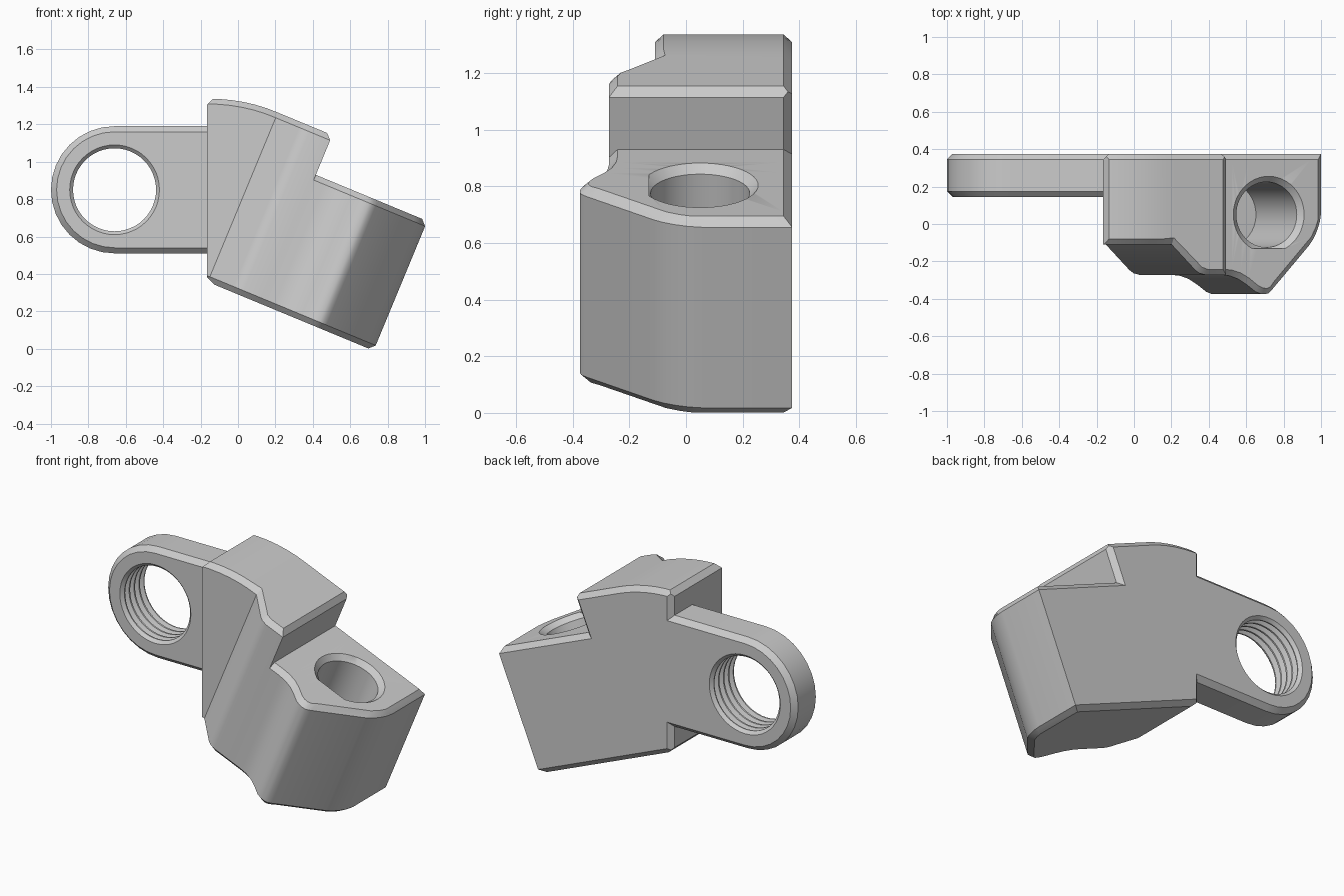
import bpy, bmesh, math
from mathutils import Vector

if "Cube" in bpy.data.objects:
    bpy.data.objects.remove(bpy.data.objects["Cube"])

TILT = math.radians(22.5)
U = Vector((math.cos(TILT), 0, -math.sin(TILT)))   # across the tilted block
W = Vector((math.sin(TILT), 0, math.cos(TILT)))    # up the tilted block
V = Vector((0, 1, 0))
ORIGIN = Vector((0.725, 0, -0.01))
C = 0.03                                           # chamfer size
BACK = 0.375


def local(s, y, h):
    return ORIGIN + U * s + V * y + W * h


def loft(bm, rings):
    """Skin closed rings and cap both ends."""
    loops = [[bm.verts.new(p) for p in ring] for ring in rings]
    n = len(loops[0])
    for a, b in zip(loops, loops[1:]):
        for i in range(n):
            bm.faces.new((a[i], a[(i + 1) % n], b[(i + 1) % n], b[i]))
    bm.faces.new(loops[0][::-1])
    bm.faces.new(loops[-1])
    bmesh.ops.recalc_face_normals(bm, faces=bm.faces)


def slice_off(bm, co, no):
    """Remove everything on the normal side of a plane and close the cut."""
    bmesh.ops.bisect_plane(bm, geom=bm.verts[:] + bm.edges[:] + bm.faces[:], dist=1e-5,
                           plane_co=co, plane_no=Vector(no).normalized(), clear_outer=True)
    bmesh.ops.holes_fill(bm, edges=[e for e in bm.edges if e.is_boundary], sides=0)


def finish(bm, name):
    bmesh.ops.recalc_face_normals(bm, faces=bm.faces)
    me = bpy.data.meshes.new(name)
    bm.to_mesh(me)
    bm.free()
    ob = bpy.data.objects.new(name, me)
    bpy.context.collection.objects.link(ob)
    return ob


def block(front, height):
    """Chamfered block from a front outline (s, y) and a height function."""
    bm, rings = bmesh.new(), []
    for i, (s, y) in enumerate(front):
        a, b = front[max(i - 1, 0)], front[min(i + 1, len(front) - 1)]
        slope = (b[1] - a[1]) / (b[0] - a[0])
        d = min(C * math.hypot(1, slope), 0.12)
        H = height(s)
        section = [(y + d, 0), (y, C), (y, H - C), (y + d, H),
                   (BACK - C, H), (BACK, H - C), (BACK, C), (BACK - C, 0)]
        rings.append([local(s, yy, h) for yy, h in section])
    loft(bm, rings)
    return bm


def lathe(name, profile, place, segments=48):
    bm = bmesh.new()
    loft(bm, [[place(r * math.cos(2 * math.pi * i / segments),
                     r * math.sin(2 * math.pi * i / segments), t)
               for i in range(segments)] for r, t in profile])
    return bm


def cut_and_shade(ob, cutter=None):
    bpy.ops.object.select_all(action='DESELECT')
    bpy.context.view_layer.objects.active = ob
    ob.select_set(True)
    if cutter:
        mod = ob.modifiers.new("bore", 'BOOLEAN')
        mod.operation, mod.solver, mod.object = 'DIFFERENCE', 'EXACT', cutter
        bpy.ops.object.modifier_apply(modifier=mod.name)
        bpy.data.objects.remove(cutter)
    bpy.ops.object.shade_smooth_by_angle(angle=math.radians(28))


# Tall block with a gently rounded top, trimmed upright on its left
WALL = -0.645
front = [(-1.6 + 0.064 * i, -0.11) for i in range(11)]
front += [(-0.825, -0.245), (-0.80, -0.263), (-0.765, -0.272), (WALL, -0.272)]
bm = block(front, lambda s: 0.98 - 0.58 * max(0, -0.975 - s) ** 2)
slice_off(bm, (-0.165, 0, 0), (-1, 0, 0))
slice_off(bm, (-0.165, 0, 1.305), (-1, 0, 1))
slice_off(bm, (-0.165, 0, 0.382), (-1, 0, -1))
slice_off(bm, (-0.165, BACK - C, 0), (-1, 1, 0))
slice_off(bm, local(WALL, 0, 0.98 - C), U + W)
slice_off(bm, local(WALL, BACK - C, 0), U + V)
cut_and_shade(finish(bm, "tall_block"))

# Lower socket block with a pointed front
front = [(WALL - C, -0.272), (-0.58, -0.272), (-0.53, -0.277), (-0.48, -0.294),
         (-0.43, -0.325), (-0.38, -0.362), (-0.35, -0.373), (-0.325, -0.375),
         (-0.305, -0.370), (-0.285, -0.352), (-0.07, -0.115), (-0.045, -0.08),
         (-0.025, -0.04), (-0.008, 0.01), (0, 0.06)]
bm = block(front, lambda s: 0.75)
slice_off(bm, local(0, 0, 0.75 - C), U + W)
slice_off(bm, local(0, 0, C), U - W)
socket_block = finish(bm, "socket_block")

# Blind countersunk socket with a flat front side
bm = lathe("socket", [(0.175, 0.15), (0.175, 0.72), (0.205, 0.75), (0.205, 0.85)],
           lambda a, b, t: local(-0.316 + a, 0.05 + b, t))
slice_off(bm, (0, -0.13, 0), (0, -1, 0))
socket = finish(bm, "socket_cutter")
socket.hide_render = True
cut_and_shade(socket_block, socket)

# Mounting ear with rounded end
EX, EZ, Y0 = -0.66, 0.85, 0.145


def ear_outline(r, y):
    arc = [math.pi / 2 + math.pi * i / 16 for i in range(17)]
    pts = [(EX + r * math.cos(t), y, EZ + r * math.sin(t)) for t in arc]
    return [(-0.135, y, EZ + r)] + pts + [(-0.135, y, EZ - r)]


bm = bmesh.new()
loft(bm, [ear_outline(0.34 - C, Y0), ear_outline(0.34, Y0 + C),
          ear_outline(0.34, BACK - C), ear_outline(0.34 - C, BACK)])
ear = finish(bm, "mounting_ear")

# Threaded hole made of ridged rings
profile = [(0.24, Y0 - 0.05), (0.24, Y0), (0.222, Y0 + 0.018)]
for i in range(4):
    y = Y0 + 0.02 + i * 0.0475
    profile += [(0.222, y + 0.006), (0.25, y + 0.02), (0.25, y + 0.028), (0.222, y + 0.043)]
profile += [(0.222, BACK - 0.018), (0.24, BACK), (0.24, BACK + 0.05)]
thread = finish(lathe("thread", profile, lambda a, b, t: Vector((EX + a, t, EZ + b))),
                "thread_cutter")
thread.hide_render = True
cut_and_shade(ear, thread)
